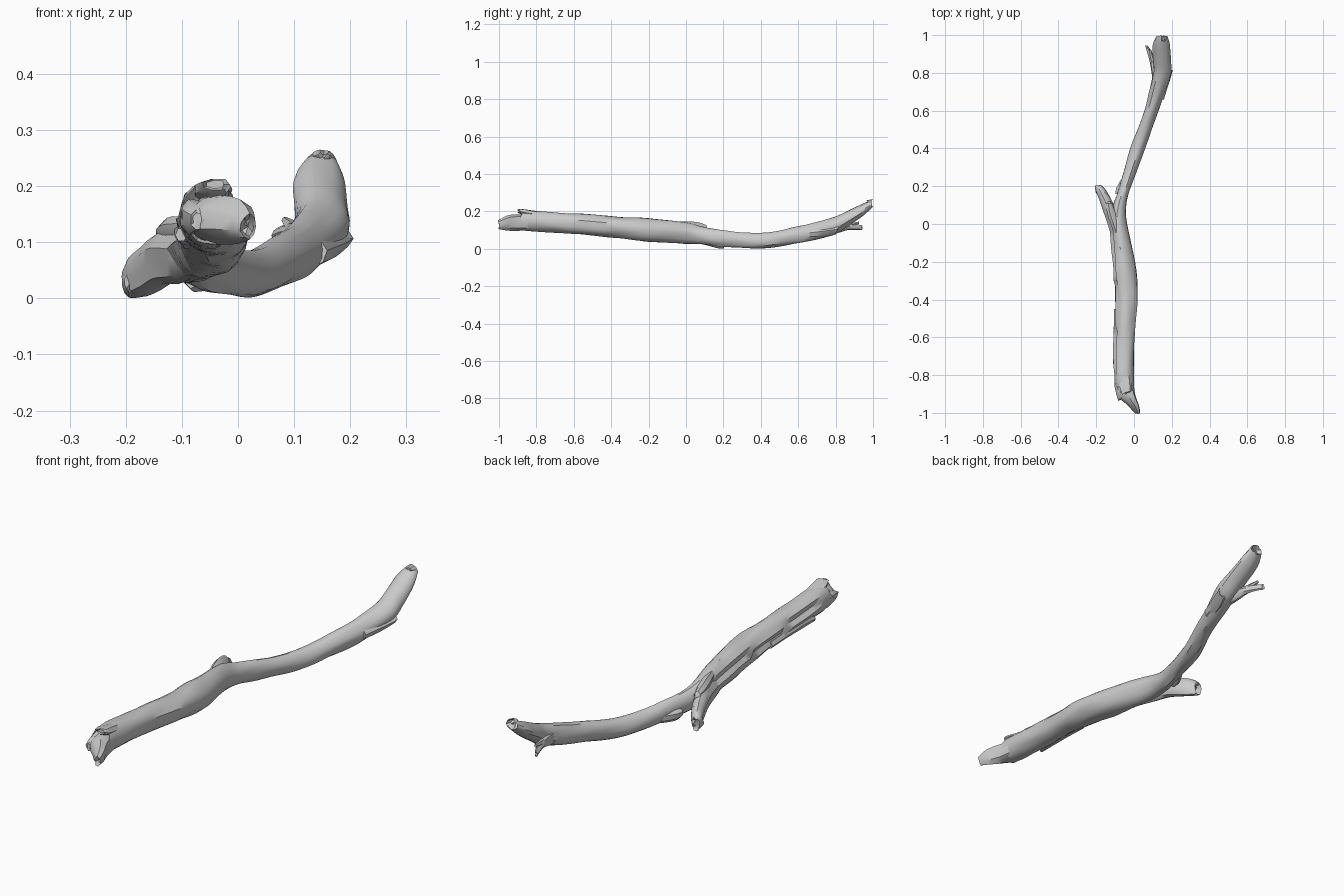
import bpy, bmesh, math, random
from mathutils import Vector, noise

random.seed(4)
cube = bpy.data.objects.get("Cube")
if cube:
    bpy.data.objects.remove(cube)

wood = bpy.data.materials.new("pale grey wood")
wood.use_nodes = True
GREY = (0.6, 0.6, 0.6, 1)
wood.diffuse_color = GREY
wood.node_tree.nodes["Principled BSDF"].inputs["Base Color"].default_value = GREY


def smooth_stations(rows, steps):
    """Catmull-Rom through rows of (y, x min, x max, z min, z max)."""
    out = []
    for i in range(len(rows) - 1):
        p0, p1 = rows[max(i - 1, 0)], rows[i]
        p2, p3 = rows[i + 1], rows[min(i + 2, len(rows) - 1)]
        for s in range(steps):
            t = s / steps
            out.append([0.5 * (2 * b + (c - a) * t + (2 * a - 5 * b + 4 * c - d) * t * t
                               + (3 * b - a - 3 * c + d) * t ** 3)
                        for a, b, c, d in zip(p0, p1, p2, p3)])
    out.append(list(rows[-1]))
    return out


def limb(name, rows, sides=10, steps=3, rough=0.1, jag=(0, 0), hollow=(0, 0), groove=False):
    """Skin a row of oval sections; jag tears the end rims, hollow sinks the end caps."""
    bm = bmesh.new()
    rings = []
    stations = smooth_stations(rows, steps)
    for k, (y, x0, x1, z0, z1) in enumerate(stations):
        ring = []
        for i in range(sides):
            a = 2 * math.pi * i / sides
            c, s = math.cos(a), math.sin(a)
            f = 1 + rough * noise.noise(Vector((c * 1.8 + x0 * 3, y * 7, s * 1.8 + 4)))
            # wandering split along the right flank, with a raised lip below it
            if groove and -0.78 < y < 0.05:
                off = a - (math.pi * 0.93 + 0.2 * math.sin(y * 11))
                if abs(off) < math.pi / sides:
                    f -= 0.22
                elif 0 < off < 3 * math.pi / sides:
                    f += 0.07
            yy = y
            if k == 0:
                yy += random.uniform(-1, 1) * jag[0]
            if k == len(stations) - 1:
                yy += random.uniform(-1, 0) * jag[1]
            ring.append(bm.verts.new(((x0 + x1) / 2 + c * f * (x1 - x0) / 2, yy,
                                      max(0, (z0 + z1) / 2 + s * f * (z1 - z0) / 2))))
        rings.append(ring)

    def bridge(r1, r2):
        for i in range(sides):
            j = (i + 1) % sides
            bm.faces.new((r1[i], r1[j], r2[j], r2[i]))

    for r1, r2 in zip(rings, rings[1:]):
        bridge(r1, r2)
    # broken end caps
    for ring, depth, sign in ((rings[0], hollow[0], 1), (rings[-1], hollow[1], -1)):
        mid = sum((v.co for v in ring), Vector()) / sides
        inner = []
        for v in ring:
            p = mid.lerp(v.co, random.uniform(0.55, 0.75))
            p.y = mid.y + sign * depth * random.uniform(0.4, 1.3)
            inner.append(bm.verts.new(p))
        bridge(ring, inner)
        tip = bm.verts.new(mid + Vector((0, sign * depth, 0)))
        for i in range(sides):
            bm.faces.new((inner[i], inner[(i + 1) % sides], tip))
    bmesh.ops.recalc_face_normals(bm, faces=bm.faces)
    mesh = bpy.data.meshes.new(name)
    bm.to_mesh(mesh)
    bm.free()
    mesh.materials.append(wood)
    ob = bpy.data.objects.new(name, mesh)
    bpy.context.collection.objects.link(ob)
    bpy.ops.object.select_all(action="DESELECT")
    ob.select_set(True)
    bpy.context.view_layer.objects.active = ob
    bpy.ops.object.shade_smooth_by_angle(angle=math.radians(38))
    return ob


# Main stem, from the torn front end to the raised back tip
limb("main_stem", [
    (-0.87, -0.10, 0.00, 0.095, 0.205),
    (-0.80, -0.105, 0.00, 0.09, 0.203),
    (-0.60, -0.105, 0.005, 0.08, 0.19),
    (-0.40, -0.10, 0.02, 0.06, 0.175),
    (-0.20, -0.11, 0.005, 0.04, 0.16),
    (0.00, -0.125, -0.04, 0.03, 0.14),
    (0.10, -0.11, -0.04, 0.022, 0.115),
    (0.20, -0.075, -0.015, 0.012, 0.098),
    (0.40, -0.02, 0.06, 0.002, 0.085),
    (0.60, 0.055, 0.13, 0.03, 0.12),
    (0.70, 0.08, 0.165, 0.05, 0.145),
    (0.80, 0.10, 0.195, 0.08, 0.175),
    (0.87, 0.10, 0.195, 0.125, 0.205),
    (0.95, 0.103, 0.19, 0.18, 0.242),
    (1.00, 0.125, 0.175, 0.225, 0.265),
], sides=18, steps=6, rough=0.13, jag=(0.025, 0.02), hollow=(0.05, 0.02), groove=True)

# Splintered front end: long lower lip and short upper spike
limb("front_lip", [
    (-1.00, 0.003, 0.033, 0.105, 0.150),
    (-0.96, -0.035, 0.030, 0.098, 0.175),
    (-0.90, -0.088, 0.008, 0.095, 0.187),
    (-0.80, -0.08, -0.01, 0.10, 0.175),
], sides=9, steps=2, rough=0.25, jag=(0.006, 0), hollow=(0.025, 0))
limb("front_upper_splinter", [
    (-0.895, -0.065, -0.015, 0.192, 0.214),
    (-0.86, -0.08, -0.01, 0.175, 0.212),
    (-0.76, -0.08, -0.02, 0.16, 0.195),
], sides=7, steps=2, rough=0.2, jag=(0.01, 0))
limb("front_side_splinter", [
    (-0.93, -0.085, -0.06, 0.12, 0.16),
    (-0.86, -0.105, -0.06, 0.11, 0.18),
    (-0.76, -0.09, -0.05, 0.11, 0.17),
], sides=7, steps=2, rough=0.2, jag=(0.01, 0))

# Broken side branch and the torn crest above its base
limb("side_branch", [
    (-0.12, -0.105, -0.05, 0.04, 0.11),
    (0.00, -0.14, -0.06, 0.03, 0.122),
    (0.07, -0.165, -0.09, 0.025, 0.122),
    (0.13, -0.186, -0.118, 0.012, 0.10),
    (0.18, -0.205, -0.148, 0.003, 0.08),
    (0.21, -0.207, -0.178, 0.003, 0.055),
], sides=11, steps=3, rough=0.22, jag=(0, 0.025), hollow=(0, 0.03))
limb("branch_crest", [
    (-0.06, -0.10, -0.07, 0.11, 0.142),
    (0.02, -0.135, -0.085, 0.10, 0.145),
    (0.08, -0.15, -0.105, 0.09, 0.137),
    (0.13, -0.145, -0.12, 0.08, 0.115),
], sides=7, steps=2, rough=0.3, jag=(0, 0.02))

# Loose bark flap along the split flank
limb("bark_flap", [
    (-0.74, -0.112, -0.09, 0.10, 0.125),
    (-0.66, -0.108, -0.08, 0.095, 0.135),
    (-0.45, -0.105, -0.07, 0.085, 0.12),
], sides=6, steps=2, rough=0.25)

# Forked twig under the back tip
limb("back_twig", [
    (0.73, 0.10, 0.16, 0.075, 0.135),
    (0.81, 0.088, 0.145, 0.085, 0.142),
    (0.87, 0.080, 0.115, 0.102, 0.138),
    (0.945, 0.060, 0.076, 0.100, 0.124),
], sides=8, steps=3, rough=0.2, jag=(0, 0.015))
limb("back_twig_prong", [
    (0.84, 0.09, 0.12, 0.105, 0.135),
    (0.88, 0.082, 0.105, 0.118, 0.142),
    (0.925, 0.078, 0.090, 0.132, 0.146),
], sides=6, steps=2, rough=0.15)

# Snapped spur on the outside of the bend
limb("outer_spur", [
    (0.66, 0.10, 0.16, 0.055, 0.115),
    (0.75, 0.12, 0.185, 0.063, 0.13),
    (0.82, 0.155, 0.204, 0.085, 0.128),
], sides=8, steps=3, rough=0.2, jag=(0, 0.02), hollow=(0, 0.015))
limb("lower_knot", [
    (0.16, -0.10, -0.06, 0.018, 0.06),
    (0.19, -0.095, -0.05, 0.012, 0.06),
    (0.25, -0.06, -0.03, 0.015, 0.06),
], sides=7, steps=2, rough=0.2)
